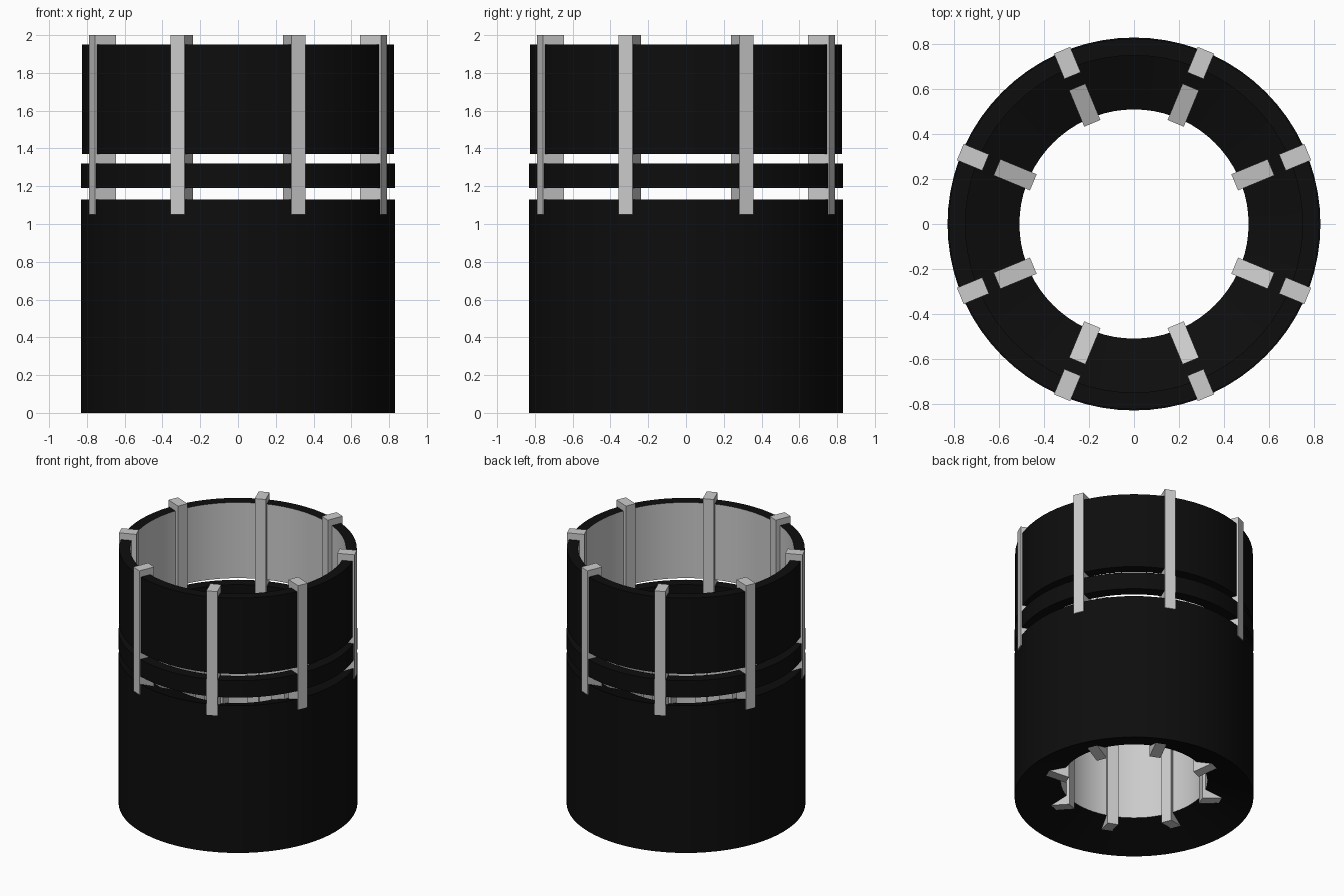
import bpy, bmesh, math
from mathutils import Matrix

if "Cube" in bpy.data.objects:
    bpy.data.objects.remove(bpy.data.objects["Cube"])

SEGMENTS = 72


def material(name, rgb):
    mat = bpy.data.materials.new(name)
    mat.use_nodes = True
    mat.diffuse_color = (*rgb, 1)
    bsdf = next(n for n in mat.node_tree.nodes if n.type == 'BSDF_PRINCIPLED')
    bsdf.inputs["Base Color"].default_value = (*rgb, 1)
    bsdf.inputs["Roughness"].default_value = 0.6
    return mat


black = material("black", (0.004, 0.004, 0.004))
light_grey = material("light grey", (0.6, 0.6, 0.6))


def finish(name, bm, mats):
    bmesh.ops.recalc_face_normals(bm, faces=bm.faces[:])
    mesh = bpy.data.meshes.new(name)
    bm.to_mesh(mesh)
    bm.free()
    for mat in mats:
        mesh.materials.append(mat)
    obj = bpy.data.objects.new(name, mesh)
    bpy.context.collection.objects.link(obj)
    return obj


def ring(name, profile, lining=None):
    """Revolve a closed (radius, z) profile; one edge may carry the lining colour."""
    bm = bmesh.new()
    loops = []
    for r, z in profile:
        loops.append([bm.verts.new((r * math.cos(a), r * math.sin(a), z))
                      for a in (math.tau * i / SEGMENTS for i in range(SEGMENTS))])
    for k, lower in enumerate(loops):
        upper = loops[(k + 1) % len(loops)]
        for i in range(SEGMENTS):
            j = (i + 1) % SEGMENTS
            face = bm.faces.new((lower[i], lower[j], upper[j], upper[i]))
            face.material_index = 1 if k == lining else 0
    obj = finish(name, bm, [black, light_grey])
    bpy.ops.object.select_all(action='DESELECT')
    obj.select_set(True)
    bpy.context.view_layer.objects.active = obj
    bpy.ops.object.shade_smooth_by_angle(angle=math.radians(18))
    return obj


def bars(name, profile, width):
    """Eight radial bars, each a (radius, z) outline given a width."""
    for n in range(8):
        bm = bmesh.new()
        sides = [[bm.verts.new((r, s * width / 2, z)) for r, z in profile]
                 for s in (-1, 1)]
        bm.faces.new(sides[0])
        bm.faces.new(sides[1])
        for i in range(len(profile)):
            j = (i + 1) % len(profile)
            bm.faces.new((sides[0][i], sides[0][j], sides[1][j], sides[1][i]))
        turn = Matrix.Rotation(math.tau * (n + 0.5) / 8, 4, 'Z')
        bm.transform(turn)
        finish(f"{name}_{n + 1}", bm, [light_grey])


# Thick lower sleeve with dished ends and a pale bore
ring("lower_sleeve", [(0.83, 0), (0.83, 1.13), (0.51, 1.0), (0.51, 0.125)], lining=2)

# Thin middle band and tall upper collar
ring("middle_band", [(0.83, 1.19), (0.83, 1.32), (0.75, 1.32), (0.75, 1.19)])
ring("upper_collar", [(0.825, 1.37), (0.825, 1.95), (0.75, 1.95), (0.75, 1.37)], lining=2)

# Outer bars that hold the rings, and inner bars along the bore
bars("outer_bar", [(0.715, 1.05), (0.837, 1.05), (0.837, 2.0), (0.715, 2.0)], 0.078)
bars("inner_bar", [(0.485, 0.05), (0.66, 0.085), (0.66, 1.11), (0.485, 1.04)], 0.078)
